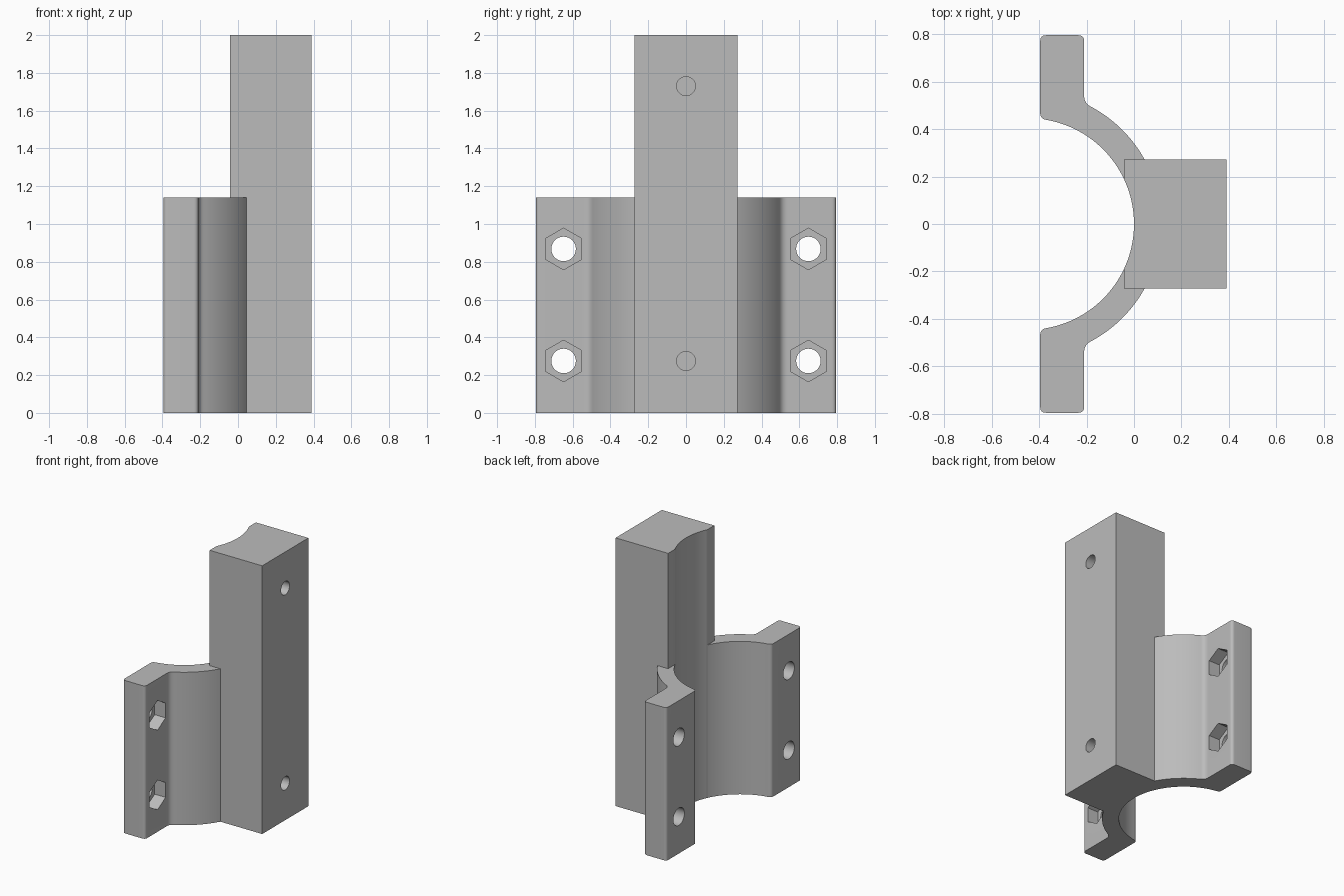
import bpy, bmesh
from math import sin, cos, pi, sqrt, asin, acos
from mathutils import Vector

if "Cube" in bpy.data.objects:
    bpy.data.objects.remove(bpy.data.objects["Cube"], do_unlink=True)

grey = bpy.data.materials.new("light grey")
grey.use_nodes = True
grey.diffuse_color = (0.5, 0.5, 0.5, 1)
grey.node_tree.nodes["Principled BSDF"].inputs["Base Color"].default_value = (0.5, 0.5, 0.5, 1)

R_IN, R_OUT = 0.445, 0.56          # pipe seat and outer shell radii
CX = -R_IN                         # pipe axis
BACK, FACE = -0.395, -0.21         # flange faces
END, HALF = 0.795, 0.272           # flange end, half width of the bar
BAR_X0, BAR_X1 = -0.043, 0.39
WING_H, BAR_H = 1.14, 2.0


def arc(r, a0, a1, n=32):
    return [Vector((CX + r * cos(a0 + (a1 - a0) * i / n),
                    r * sin(a0 + (a1 - a0) * i / n))) for i in range(n + 1)]


def soften(a, p, b, n=8):
    """Rounded corner from a to b around p."""
    a, p, b = Vector(a), Vector(p), Vector(b)
    return [a * (1 - t) ** 2 + p * 2 * t * (1 - t) + b * t * t
            for t in (i / n for i in range(n + 1))]


def finish(name, bm):
    bmesh.ops.recalc_face_normals(bm, faces=bm.faces)
    mesh = bpy.data.meshes.new(name)
    bm.to_mesh(mesh)
    bm.free()
    mesh.materials.append(grey)
    obj = bpy.data.objects.new(name, mesh)
    bpy.context.collection.objects.link(obj)
    return obj


def extrude(name, outline, height):
    bm = bmesh.new()
    face = bm.faces.new([bm.verts.new((p[0], p[1], 0)) for p in outline])
    top = bmesh.ops.extrude_face_region(bm, geom=[face])["geom"]
    bmesh.ops.translate(bm, vec=(0, 0, height),
                        verts=[v for v in top if isinstance(v, bmesh.types.BMVert)])
    return finish(name, bm)


def prism_x(bm, sides, r, x0, x1, y, z):
    """Prism along x; a six-sided one has its points up and down."""
    rings = [[bm.verts.new((x, y + r * sin(2 * pi * i / sides),
                            z + r * cos(2 * pi * i / sides))) for i in range(sides)]
             for x in (x0, x1)]
    for ring in rings:
        bm.faces.new(ring)
    for i in range(sides):
        j = (i + 1) % sides
        bm.faces.new((rings[0][i], rings[0][j], rings[1][j], rings[1][i]))


def cut(obj, prisms):
    bm = bmesh.new()
    for p in prisms:
        prism_x(bm, *p)
    cutter = finish("cutter", bm)
    cutter.hide_render = True
    mod = obj.modifiers.new("holes", "BOOLEAN")
    mod.operation, mod.solver, mod.object = "DIFFERENCE", "EXACT", cutter
    activate(obj)
    bpy.ops.object.modifier_apply(modifier=mod.name)
    bpy.data.objects.remove(cutter, do_unlink=True)


def activate(obj):
    bpy.ops.object.select_all(action="DESELECT")
    obj.select_set(True)
    bpy.context.view_layer.objects.active = obj


# Square bar with a pipe seat scooped along its whole height
seat = acos((BAR_X0 - CX) / R_IN)
bar = extrude("mounting_bar",
              arc(R_IN, -seat, seat) + [(BAR_X0, HALF), (BAR_X1, HALF),
                                        (BAR_X1, -HALF), (BAR_X0, -HALF)], BAR_H)
cut(bar, [(32, 0.05, 0.09, 0.5, 0, z) for z in (0.275, 1.73)])

# Curved clamp wing ending in a flat flange
lip = acos((BACK + 0.03 - CX) / R_IN)
shell = asin(0.495 / R_OUT)
c = 0.025
outline = arc(R_IN, seat, lip)
outline += soften(outline.pop(), (BACK, sqrt(R_IN ** 2 - (BACK - CX) ** 2)), (BACK, 0.465))
outline += soften((BACK, END - c), (BACK, END), (BACK + c, END))
outline += soften((FACE - c, END), (FACE, END), (FACE, END - c))
outer = arc(R_OUT, shell, asin(0.24 / R_OUT))
outline += soften((FACE, 0.54), (FACE, 0.509), outer[0]) + outer[1:]
wings = extrude("clamp_wings", outline, WING_H)

# Bolt holes, then hexagonal nut pockets on the outer face
bolts = [(0.648, z) for z in (0.275, 0.868)]
cut(wings, [(32, 0.065, -0.5, 0, y, z) for y, z in bolts])
cut(wings, [(6, 0.11, FACE - 0.09, 0, y, z) for y, z in bolts])
mirror = wings.modifiers.new("mirror", "MIRROR")
mirror.use_axis = (False, True, False)
mirror.use_mirror_merge = False
activate(wings)
bpy.ops.object.modifier_apply(modifier=mirror.name)

for obj in (bar, wings):
    activate(obj)
    bpy.ops.object.shade_smooth_by_angle(angle=pi / 6)
